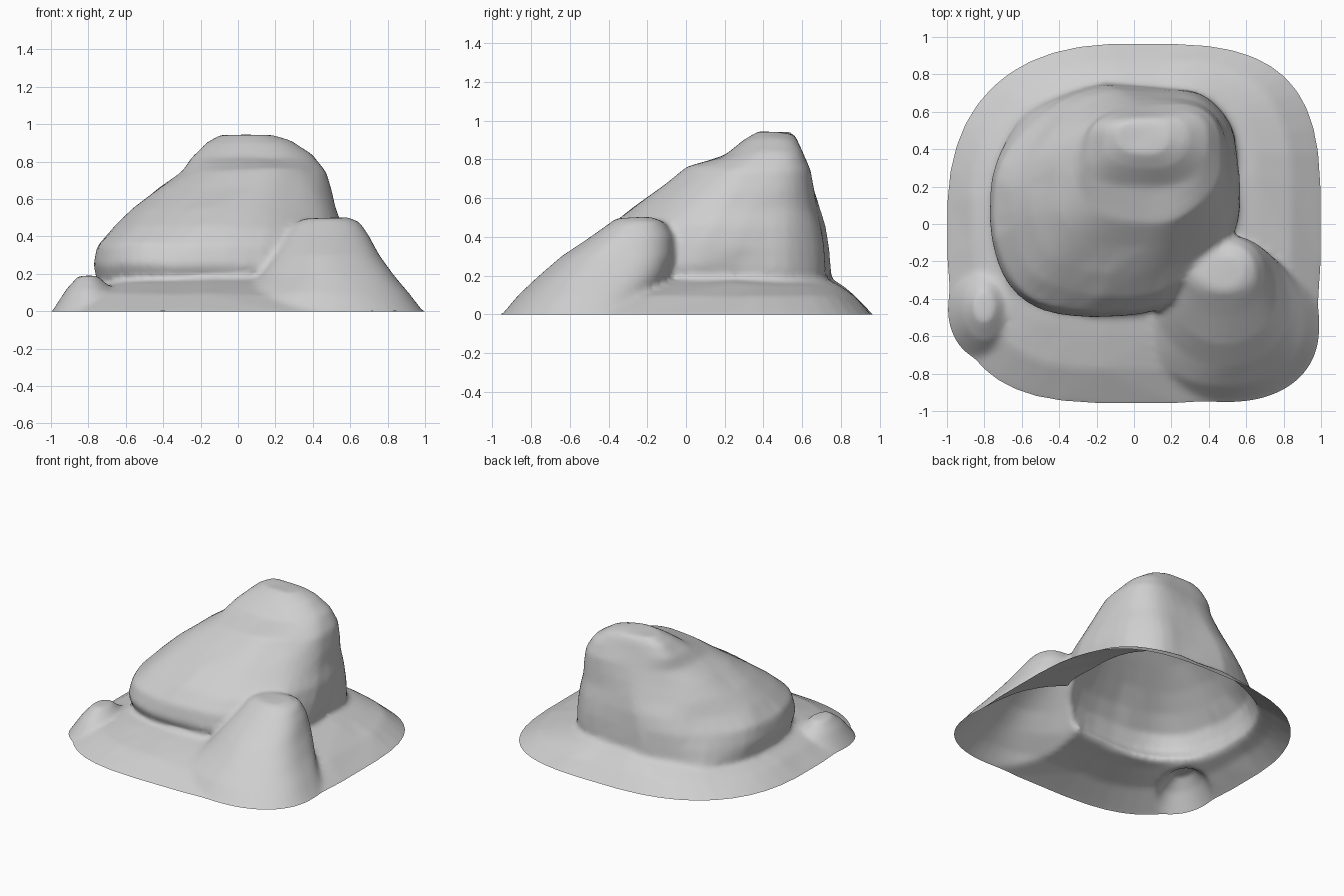
import bpy, bmesh, math
from mathutils import Vector, noise

SEGMENTS = 44

if "Cube" in bpy.data.objects:
    bpy.data.objects.remove(bpy.data.objects["Cube"], do_unlink=True)

stone = bpy.data.materials.new("grey_stone")
stone.use_nodes = True
stone.diffuse_color = (0.62, 0.62, 0.62, 1)
stone.node_tree.nodes["Principled BSDF"].inputs["Base Color"].default_value = stone.diffuse_color


def rounded_box_point(box, corners, angle):
    """Point on a rounded box; corners gives the squareness of each quadrant."""
    x0, x1, y0, y1, z, back_left = box
    right_back, left_front, right_front = corners
    squareness = (right_back, back_left, left_front, right_front)
    c, s = math.cos(angle), math.sin(angle)
    power = 2 / squareness[int(angle / (math.pi / 2)) % 4]
    px = math.copysign(abs(c) ** power, c) * (x1 - x0) / 2
    py = math.copysign(abs(s) ** power, s) * (y1 - y0) / 2
    return Vector(((x0 + x1) / 2 + px, (y0 + y1) / 2 + py, z))


def loft(name, boxes, corners, rough):
    """Closed solid through stacked rounded boxes, with uneven sides."""
    bm = bmesh.new()
    rings = []
    for box in boxes:
        ring = []
        for i in range(SEGMENTS):
            p = rounded_box_point(box, corners, math.tau * (i + 0.5) / SEGMENTS)
            if p.z > 0:
                p += noise.noise_vector(p * 3.5) * rough
            ring.append(bm.verts.new(p))
        rings.append(ring)
    for low, high in zip(rings, rings[1:]):
        for i in range(SEGMENTS):
            j = (i + 1) % SEGMENTS
            bm.faces.new((low[i], low[j], high[j], high[i]))
    for ring in (rings[0], rings[-1]):
        middle = bm.verts.new(sum((v.co for v in ring), Vector()) / SEGMENTS)
        for i in range(SEGMENTS):
            bm.faces.new((ring[i], ring[(i + 1) % SEGMENTS], middle))
    bmesh.ops.recalc_face_normals(bm, faces=bm.faces)
    mesh = bpy.data.meshes.new(name)
    bm.to_mesh(mesh)
    bm.free()
    mesh.materials.append(stone)
    obj = bpy.data.objects.new(name, mesh)
    bpy.context.collection.objects.link(obj)
    return obj


# Each level: min x, max x, min y, max y, height, squareness of back left corner
# Corner squareness: right back, left front, right front
# Sloping ground skirt, reaching below the ground line until it is trimmed
rock = loft("rock_outcrop", [
    (-1.1, 1.1, -1.08, 1.05, -.09, 2.5),
    (-1, 1, -.96, .965, 0, 2.5),
    (-.86, .84, -.78, .88, .09, 2.4),
    (-.7, .66, -.6, .81, .15, 2.2),
    (-.52, .5, -.4, .74, .19, 2),
    (-.4, .42, -.3, .6, .19, 2)], (3.3, 3.2, 3.5), .015)

# Main leaning boulder
boulder = loft("boulder", [
    (-.68, .5, -.38, .74, .04, 2.3),
    (-.74, .54, -.46, .75, .16, 2.2),
    (-.76, .56, -.5, .745, .25, 2),
    (-.75, .56, -.47, .735, .35, 1.8),
    (-.67, .55, -.39, .72, .45, 1.7),
    (-.57, .52, -.26, .69, .55, 1.8),
    (-.43, .5, -.12, .66, .65, 2.1),
    (-.29, .47, 0, .635, .75, 2.5),
    (-.24, .4, .19, .61, .83, 2.7),
    (-.17, .29, .3, .59, .9, 2.7),
    (-.1, .18, .38, .57, .935, 2.5)], (3.4, 3, 2), .025)

# Side mound spreading towards the front corner
mound = loft("side_mound", [
    (-.06, 1.07, -1.06, -.12, -.09, 2),
    (-.02, .99, -.95, -.13, 0, 2),
    (.03, .91, -.87, -.14, .1, 2),
    (.12, .83, -.76, -.09, .2, 2),
    (.19, .76, -.64, -.06, .3, 2),
    (.25, .7, -.49, -.06, .4, 2),
    (.29, .65, -.4, -.1, .47, 2),
    (.35, .59, -.36, -.17, .5, 2)], (2.4, 2, 2.3), .015)

# Small lump at the other front corner
lump = loft("foot_lump", [
    (-1.02, -.56, -.76, -.16, -.04, 2),
    (-.92, -.68, -.62, -.27, .11, 2),
    (-.86, -.76, -.52, -.36, .18, 2)], (2, 2, 2), .015)

# Fuse everything and rebuild it as one even, weathered skin
bpy.context.view_layer.objects.active = rock
for part in (boulder, mound, lump):
    union = rock.modifiers.new("fuse", "BOOLEAN")
    union.operation = "UNION"
    union.solver = "EXACT"
    union.object = part
    bpy.ops.object.modifier_apply(modifier=union.name)
    bpy.data.objects.remove(part, do_unlink=True)
skin = rock.modifiers.new("skin", "REMESH")
skin.mode = "VOXEL"
skin.voxel_size = .02
weathering = rock.modifiers.new("weathering", "SMOOTH")
weathering.factor = .5
weathering.iterations = 5
for name in (skin.name, weathering.name):
    bpy.ops.object.modifier_apply(modifier=name)

# Trim at the ground line, leaving the underside open
bm = bmesh.new()
bm.from_mesh(rock.data)
bmesh.ops.bisect_plane(bm, geom=bm.verts[:] + bm.edges[:] + bm.faces[:], dist=.0001,
                       plane_co=(0, 0, 0), plane_no=(0, 0, 1), clear_inner=True)
for face in bm.faces:
    face.smooth = True
bm.to_mesh(rock.data)
bm.free()
